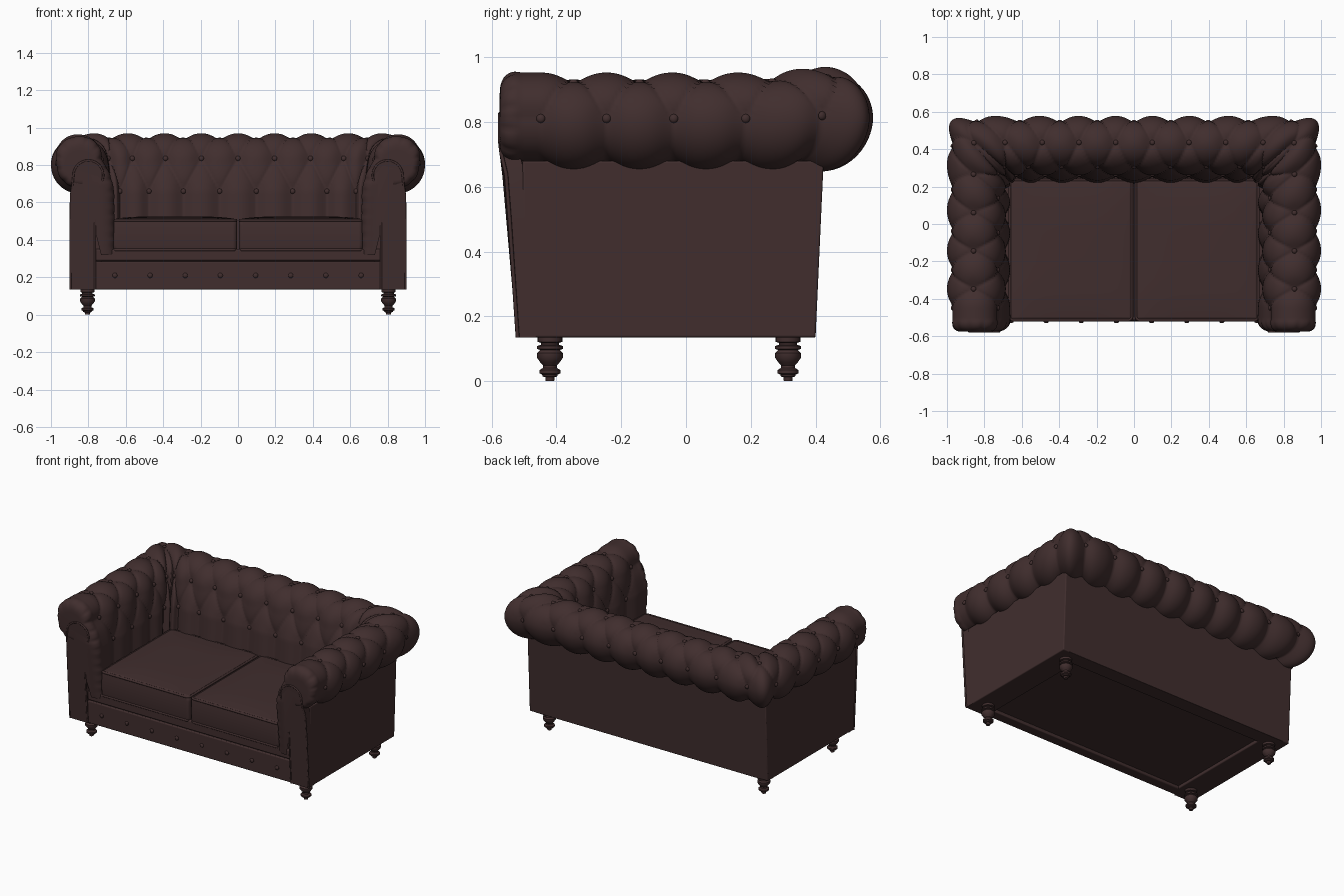
import bpy, bmesh, math
from mathutils import Vector, Matrix

if "Cube" in bpy.data.objects:
    bpy.data.objects.remove(bpy.data.objects["Cube"])

leather = bpy.data.materials.new("dark brown leather")
leather.diffuse_color = (0.052, 0.027, 0.027, 1)
leather.use_nodes = True
leather.node_tree.nodes["Principled BSDF"].inputs["Base Color"].default_value = leather.diffuse_color
CX, CY, CZ, R = 0.847, 0.425, 0.80, 0.12      # centre line and radius of the roll


def clamp(a, lo=0.0, hi=1.0):
    return max(lo, min(hi, a))


def smooth(a, b, x):
    t = clamp((x - a) / (b - a))
    return t * t * (3 - 2 * t)


def finish(bm, name, mirror=False, bevel=0, angle=40):
    bmesh.ops.recalc_face_normals(bm, faces=bm.faces)
    me = bpy.data.meshes.new(name)
    bm.to_mesh(me)
    bm.free()
    ob = bpy.data.objects.new(name, me)
    bpy.context.collection.objects.link(ob)
    me.materials.append(leather)
    if bevel:
        m = ob.modifiers.new("bevel", 'BEVEL')
        m.width, m.segments, m.limit_method = bevel, 3, 'ANGLE'
    if mirror:
        m = ob.modifiers.new("mirror", 'MIRROR')
        m.use_clip = True
        m.merge_threshold = 0.0005
    bpy.ops.object.select_all(action='DESELECT')
    ob.select_set(True)
    bpy.context.view_layer.objects.active = ob
    bpy.ops.object.shade_smooth_by_angle(angle=math.radians(angle))
    return ob


def box(name, x0, x1, y0, y1, z0, z1, mirror=False, bevel=0.006, shape=None, cuts=0):
    bm = bmesh.new()
    bmesh.ops.create_cube(bm, size=1)
    if cuts:
        bmesh.ops.subdivide_edges(bm, edges=bm.edges[:], cuts=cuts, use_grid_fill=True)
    for v in bm.verts:
        c = v.co.copy()
        v.co = (x0 + (c.x + .5) * (x1 - x0), y0 + (c.y + .5) * (y1 - y0), z0 + (c.z + .5) * (z1 - z0))
        if shape:
            shape(v, c * 2)
    return finish(bm, name, mirror, bevel)


def piping(name, pts, radius, mirror=True, cyclic=True):
    cu = bpy.data.curves.new(name, 'CURVE')
    cu.dimensions = '3D'
    cu.bevel_depth, cu.bevel_resolution = radius, 2
    sp = cu.splines.new('POLY')
    sp.points.add(len(pts) - 1)
    for p, c in zip(sp.points, pts):
        p.co = (*c, 1)
    sp.use_cyclic_u = cyclic
    ob = bpy.data.objects.new(name, cu)
    me = bpy.data.meshes.new_from_object(ob)
    bpy.data.objects.remove(ob)
    bm = bmesh.new()
    bm.from_mesh(me)
    return finish(bm, name, mirror, angle=60)


# Tufted padding: one cross-section swept round arm and back, half then mirrored
def section(v):
    if v >= 1:
        a = 165 - 80 * (v - 1) if v <= 3 else 5 - 105 * (v - 3)
        a = math.radians(a)
        return Vector((R * math.cos(a), CZ + R * math.sin(a)))
    if v >= 0:
        return Vector((-.15, .66)).lerp(section(1), v)
    return Vector((-.15, .66)).lerp(Vector((-.155, .32)), -v / 2)


def normal(v):
    t = section(v + .04) - section(v - .04)
    return Vector((-t.y, t.x)).normalized()


def puff(u, v):
    u, v = max(u, 0), clamp(v, 0, 3)
    m = abs(math.cos(math.pi * (u + v / 2)) * math.cos(math.pi * (u - v / 2))) ** .45
    d2 = min(((u - (k + (.5 if r % 2 == 0 else 0))) * .2) ** 2 + ((v - r) * .17) ** 2
             for r in (int(v), int(v) + 1) for k in (math.floor(u) - 1, math.floor(u), math.floor(u) + 1))
    return .033 * (.6 * m + .4 * (1 - math.exp(-d2 / .0022)))


def place(part, u, v, h, dy=0):
    p, n = section(v), normal(v)
    d, z = p.x + n.x * h, p.y + n.y * h
    w = (max(u, 0) / 4.5) ** 4
    if part == "arm":
        ref = -.4485 + .203 * u if u <= 3.5 else .262 + (u - 3.5) * (CY - .262)
        x, y = CX + d, ref + d * w + dy
    else:
        ref = .196 * u if u <= 3.5 else .686 + (u - 3.5) * (CX - .686)
        x, y = ref + d * w, CY + d
    a, b = x - CX, y - CY
    if a > 0 and b > 0:                        # round the outer corner
        k = max(a, b) / (a ** 4 + b ** 4) ** .25
        x, y = CX + a * k, CY + b * k
    y += .05 * clamp((.7 - z) / .4) * smooth(-.4, -.5, y)
    y -= .02 * clamp((.8 - z) / .3) * smooth(0, .25, y)
    z += .018 * smooth(.2, .45, y) * clamp((z - .66) / .3)
    return Vector((x, y, z))


rows = [-2 + i * .1 for i in range(20)] + [i * .05 for i in range(81)]
grid = []
for i in range(10, 0, -1):                     # rounded, pleated front end of the arm
    f = math.radians(9 * i)
    grid.append([place("arm", -.3, v, puff(0, v) * math.cos(f) ** .5 + .02 * math.sin(f)
                       - .06 * (1 - math.cos(f))
                       - .006 * math.sin(2 * f) * abs(math.cos(v * 9)) ** 6,
                       -.066 * math.sin(f)) for v in rows])
for i in range(-6, 91):
    grid.append([place("arm", i / 20, v, puff(i / 20, v)) for v in rows])
for i in range(89, -1, -1):
    grid.append([place("back", i / 20, v, puff(i / 20, v)) for v in rows])
bm = bmesh.new()
vs = [[bm.verts.new(p) for p in st] for st in grid]
for a, b in zip(vs, vs[1:]):
    for j in range(len(rows) - 1):
        bm.faces.new((a[j], a[j + 1], b[j + 1], b[j]))
bm.faces.new(vs[0])
finish(bm, "tufted_arms_and_back", mirror=True, angle=70)

# Tufting buttons
bm = bmesh.new()
for part in ("arm", "back"):
    for r in range(4):
        for k in range(5):
            u = k + (.5 if r % 2 == 0 else 0)
            if part == "back" and u == 4.5 or (u == 4.5 and r != 2):
                continue
            p = place(part, u, r, .004)
            out = (place(part, u, r, .02) - p).normalized()
            mat = Matrix.Translation(p) @ out.to_track_quat('Z', 'Y').to_matrix().to_4x4()
            bmesh.ops.create_uvsphere(bm, u_segments=10, v_segments=6, radius=.014,
                                      matrix=mat @ Matrix.Diagonal((1, 1, .6, 1)))
# Buttons on the front rail
for k in range(4):
    bmesh.ops.create_uvsphere(bm, u_segments=10, v_segments=6, radius=.014, matrix=Matrix.Translation(
        (.094 + k * .188, -.522, .21)) @ Matrix.Diagonal((1, .6, 1, 1)))
finish(bm, "buttons", mirror=True)


# Outer body walls, leaning out slightly at the back
def lean(v, c):
    if c.y > 0 and c.z > 0:
        v.co.y += .025


box("side_wall", .73, .895, -.505, .40, .135, .68, True, .006, lean)
box("back_wall", -.85, .85, .30, .40, .135, .68, False, .003, lean)
box("underside", -.85, .85, -.49, .35, .155, .33)
box("front_rail", -.77, .77, -.52, -.45, .135, .285)
box("seat_band", -.77, .77, -.515, .30, .287, .352, bevel=.01)


# Scroll panels on the arm fronts, leaning forward towards the top
def front_y(z):
    return -.523 - .035 * clamp((z - .135) / .52) - .02 * smooth(.62, .74, z)


outline = [(.765, .135), (.765, .35), (.765, .5), (.758, .6), (.735, .67)]
outline += [(.80 - .08 * math.cos(math.radians(a)), .745 + .08 * math.sin(math.radians(a)))
            for a in range(0, 181, 15)]
outline += [(.884, .70), (.893, .64), (.895, .5), (.895, .35), (.895, .135)]
bm = bmesh.new()
f = [bm.verts.new((x, front_y(z), z)) for x, z in outline]
b = [bm.verts.new((x, front_y(z) + .06, z)) for x, z in outline]
bm.faces.new(f)
bm.faces.new(b[::-1])
for i in range(len(f)):
    j = (i + 1) % len(f)
    bm.faces.new((f[i], b[i], b[j], f[j]))
finish(bm, "arm_front_panel", mirror=True)
piping("arm_front_piping", [(x, front_y(z) + .003, z) for x, z in outline], .006, cyclic=False)


# Seat cushions with piped edges
def crown(v, c):
    if c.z > 0:
        v.co.z += .014 * (1 - c.x ** 4) * (1 - c.y ** 4)
    if c.y < -.99:
        v.co.y -= .006 * (1 - c.z ** 2)


box("seat_cushion", .006, .668, -.515, .24, .337, .512, True, .018, crown, cuts=9)


def rounded_rect(x0, x1, y0, y1, r, z):
    pts = []
    for n, (x, y) in enumerate(((x1 - r, y1 - r), (x0 + r, y1 - r), (x0 + r, y0 + r), (x1 - r, y0 + r))):
        for k in range(5):
            a = math.radians(90 * n + 22.5 * k)
            pts.append((x + r * math.cos(a), y + r * math.sin(a), z))
    return pts


for name, z in (("cushion_top_piping", .505), ("cushion_bottom_piping", .347)):
    piping(name, rounded_rect(.011, .664, -.514, .235, .02, z), .008)

# Turned legs
profile = [(0, 0), (.013, 0), (.014, .012), (.022, .014), (.024, .02), (.033, .024), (.033, .034),
           (.022, .04), (.021, .048), (.03, .058), (.04, .072), (.04, .086), (.03, .096),
           (.04, .099), (.04, .108), (.028, .112), (.028, .118), (.038, .121), (.038, .14), (0, .14)]
for name, y in (("front_leg", -.42), ("back_leg", .315)):
    bm = bmesh.new()
    vv = [bm.verts.new((r, 0, z)) for r, z in profile]
    ee = [bm.edges.new(p) for p in zip(vv, vv[1:])]
    bmesh.ops.spin(bm, geom=vv + ee, cent=(0, 0, 0), axis=(0, 0, 1), angle=math.tau, steps=24)
    bmesh.ops.remove_doubles(bm, verts=bm.verts, dist=.0003)
    bmesh.ops.translate(bm, verts=bm.verts, vec=(.805, y, 0))
    finish(bm, name, mirror=True)
